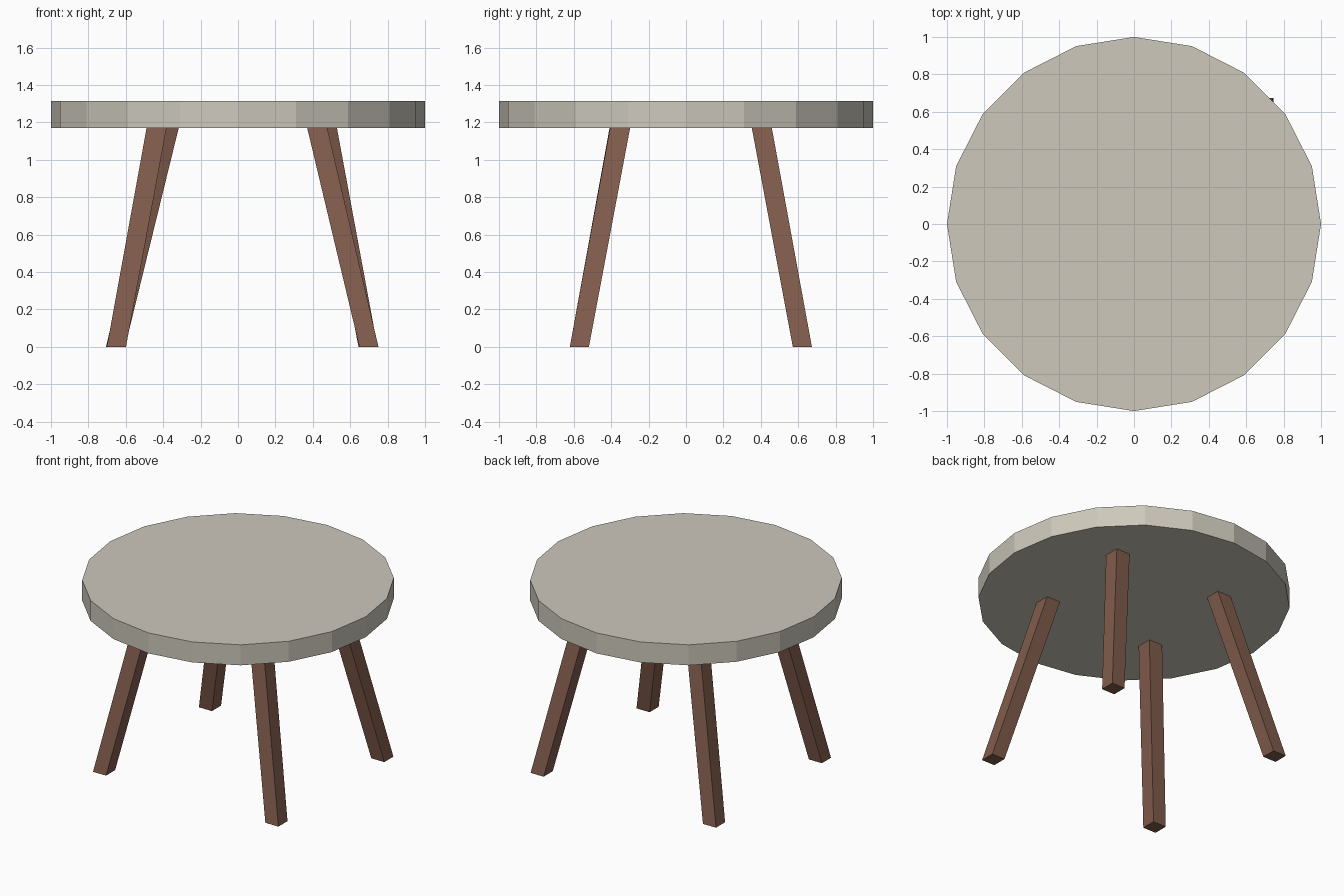
import bpy
import bmesh

if "Cube" in bpy.data.objects:
    bpy.data.objects.remove(bpy.data.objects["Cube"])


def material(name, rgb):
    mat = bpy.data.materials.new(name)
    mat.diffuse_color = (*rgb, 1.0)
    mat.use_nodes = True
    mat.node_tree.nodes["Principled BSDF"].inputs["Base Color"].default_value = mat.diffuse_color
    return mat


def add_object(name, bm, mat):
    bmesh.ops.recalc_face_normals(bm, faces=bm.faces)
    mesh = bpy.data.meshes.new(name)
    bm.to_mesh(mesh)
    bm.free()
    mesh.materials.append(mat)
    obj = bpy.data.objects.new(name, mesh)
    bpy.context.collection.objects.link(obj)
    return obj


cream = material("cream top", (0.61, 0.58, 0.50))
brown = material("brown wood", (0.22, 0.108, 0.072))

TOP_Z, UNDER_Z = 1.315, 1.17

# Round tabletop: flat-sided 20-gon slab
bm = bmesh.new()
bmesh.ops.create_cone(bm, cap_ends=True, segments=20, radius1=1.0, radius2=1.0,
                      depth=TOP_Z - UNDER_Z)
bmesh.ops.translate(bm, verts=bm.verts, vec=(0, 0, (TOP_Z + UNDER_Z) / 2))
add_object("tabletop", bm, cream)


# Splayed square leg between a foot centre and a top centre
def leg(name, foot, head):
    bm = bmesh.new()
    bmesh.ops.create_cube(bm, size=1.0)
    for v in bm.verts:
        upper = v.co.z > 0
        cx, cy = head if upper else foot
        width = 0.107 if upper else 0.102
        v.co = (cx + v.co.x * width, cy + v.co.y * width,
                UNDER_Z + 0.002 if upper else 0.0)
    add_object(name, bm, brown)


leg("front_right_leg", (0.70, -0.57), (0.423, -0.352))
leg("front_left_leg", (-0.65, -0.57), (-0.435, -0.355))
leg("back_right_leg", (0.695, 0.622), (0.475, 0.405))
leg("back_left_leg", (-0.655, 0.622), (-0.37, 0.405))
